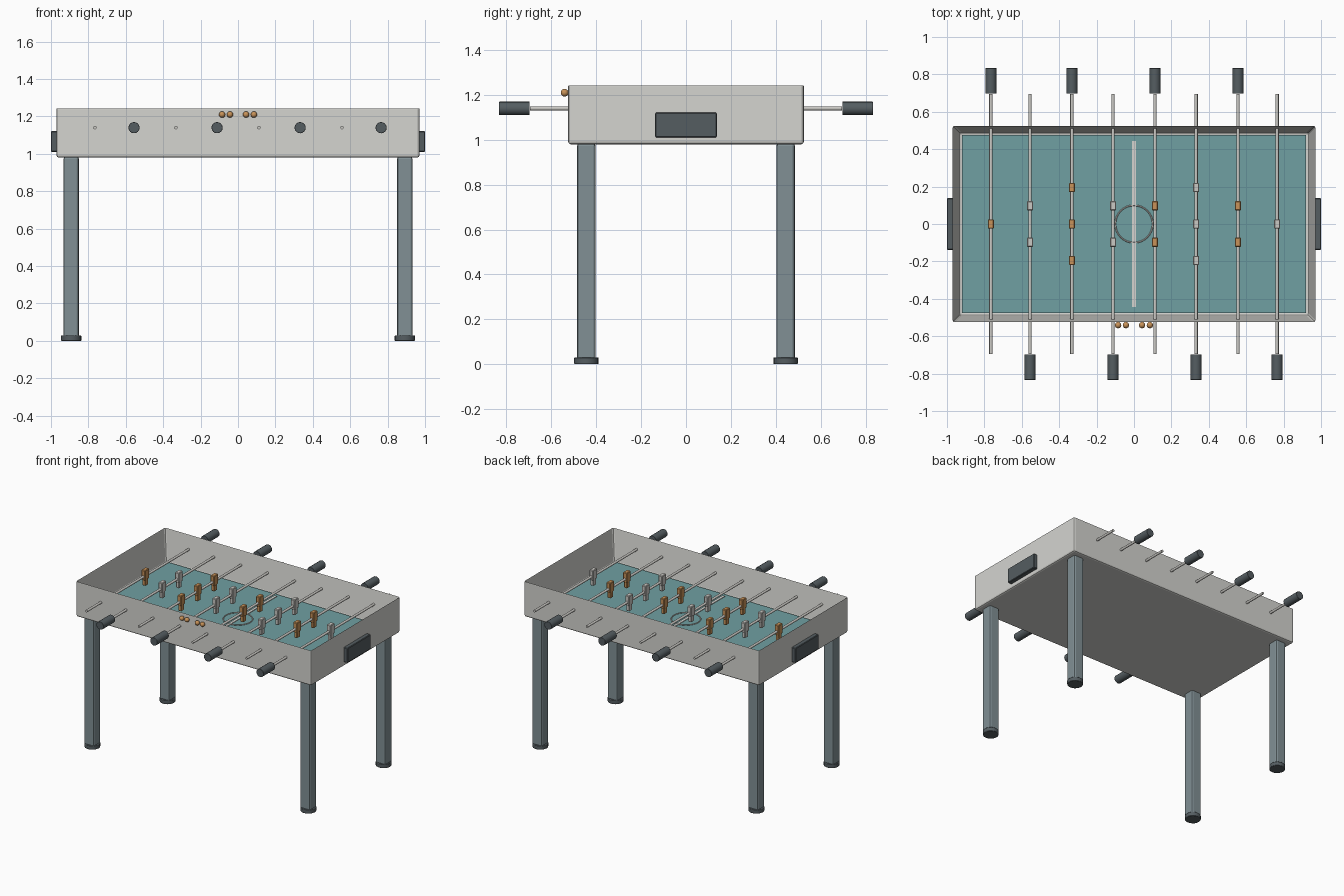
import bpy, bmesh
from math import radians
from mathutils import Matrix, Vector

cube = bpy.data.objects.get("Cube")
if cube:
    bpy.data.objects.remove(cube, do_unlink=True)


def material(name, r, g, b):
    m = bpy.data.materials.new(name)
    m.use_nodes = True
    m.diffuse_color = (r, g, b, 1)
    m.node_tree.nodes["Principled BSDF"].inputs["Base Color"].default_value = (r, g, b, 1)
    return m


pale = material("pale grey", 0.66, 0.66, 0.63)
teal = material("field teal", 0.16, 0.35, 0.36)
slate = material("slate leg", 0.22, 0.28, 0.30)
dark = material("dark grip", 0.09, 0.11, 0.12)
copper = material("copper", 0.58, 0.29, 0.10)
silver = material("silver", 0.60, 0.59, 0.56)


def finish(name, bm, mat, bevel=0, segments=2, smooth=True):
    """Turn a bmesh into a shaded, optionally bevelled object."""
    mesh = bpy.data.meshes.new(name)
    bmesh.ops.recalc_face_normals(bm, faces=bm.faces)
    bm.to_mesh(mesh)
    bm.free()
    mesh.materials.append(mat)
    ob = bpy.data.objects.new(name, mesh)
    bpy.context.collection.objects.link(ob)
    if bevel:
        mod = ob.modifiers.new("soft edges", "BEVEL")
        mod.width, mod.segments = bevel, segments
    if smooth:
        bpy.ops.object.select_all(action="DESELECT")
        ob.select_set(True)
        bpy.context.view_layer.objects.active = ob
        bpy.ops.object.shade_smooth_by_angle(angle=radians(35))
    return ob


def add_box(bm, centre, size):
    mat = Matrix.Translation(centre) @ Matrix.Diagonal((*size, 1))
    bmesh.ops.create_cube(bm, size=1, matrix=mat)


def box(name, centre, size, mat, bevel=0, segments=2):
    bm = bmesh.new()
    add_box(bm, centre, size)
    return finish(name, bm, mat, bevel, segments, smooth=False)


def cylinder(name, centre, radius, length, mat, along_y=False, sides=16, bevel=0):
    bm = bmesh.new()
    turn = Matrix.Rotation(radians(90), 4, "X") if along_y else Matrix()
    bmesh.ops.create_cone(bm, cap_ends=True, segments=sides, radius1=radius, radius2=radius,
                          depth=length, matrix=Matrix.Translation(centre) @ turn)
    return finish(name, bm, mat, bevel)


# Open-topped cabinet with a rim and a sunken floor
bm = bmesh.new()
add_box(bm, (0, 0, 1.115), (1.94, 1.05, 0.27))
top = max(bm.faces, key=lambda f: f.calc_center_median().z)
bmesh.ops.inset_region(bm, faces=[top], thickness=0.05)
bmesh.ops.translate(bm, verts=top.verts, vec=Vector((0, 0, -0.245)))
finish("cabinet", bm, pale, 0.012, 2, smooth=False)

# Playing field and its markings
box("playing_field", (0, 0, 1.01), (1.84, 0.95, 0.02), teal)
box("centre_line", (0, 0, 1.022), (0.02, 0.89, 0.005), pale)
bpy.ops.mesh.primitive_torus_add(location=(0, 0, 1.022), major_radius=0.1, minor_radius=0.004,
                                 major_segments=32, minor_segments=6)
ring = bpy.context.object
ring.name = "centre_circle"
ring.data.materials.append(silver)

# Legs, feet and end plates
for sx, side in ((1, "left"), (-1, "right")):
    for sy, end in ((-1, "front"), (1, "back")):
        x, y = sx * 0.892, sy * 0.444
        box(f"{end}_{side}_leg", (x, y, 0.5), (0.082, 0.082, 0.97), slate, 0.012)
        cylinder(f"{end}_{side}_foot", (x, y, 0.015), 0.054, 0.03, dark, sides=20, bevel=0.003)
    box(f"{side}_end_plate", (sx * 0.98, 0, 1.066), (0.04, 0.276, 0.11), dark, 0.004, 1)


def player(name, x, y, mat):
    bm = bmesh.new()
    add_box(bm, (x, y, 1.152), (0.032, 0.05, 0.075))
    add_box(bm, (x, y, 1.096), (0.026, 0.036, 0.05))
    finish(name, bm, mat, 0.004, 1, smooth=False)


# Rods, grips and players, alternating between the two teams
rod_x = (-0.765, -0.556, -0.332, -0.112, 0.112, 0.332, 0.556, 0.765)
counts = (1, 2, 3, 2, 2, 3, 2, 1)
for i, (x, count) in enumerate(zip(rod_x, counts)):
    front_grip = i % 2 == 1
    cylinder(f"rod_{i + 1}", (x, 0, 1.14), 0.009, 1.39, silver, True, sides=12)
    cylinder(f"grip_{i + 1}", (x, -0.765 if front_grip else 0.765, 1.14), 0.03, 0.137,
             dark, True, bevel=0.002)
    for j in range(count):
        y = (j - (count - 1) / 2) * 0.195
        player(f"player_{i + 1}_{j + 1}", x, y, silver if front_grip else copper)

# Score beads on the front
for i, x in enumerate((-0.085, -0.043, 0.043, 0.085)):
    bm = bmesh.new()
    bmesh.ops.create_uvsphere(bm, u_segments=16, v_segments=10, radius=0.017,
                              matrix=Matrix.Translation((x, -0.541, 1.21)))
    finish(f"score_bead_{i + 1}", bm, copper)
